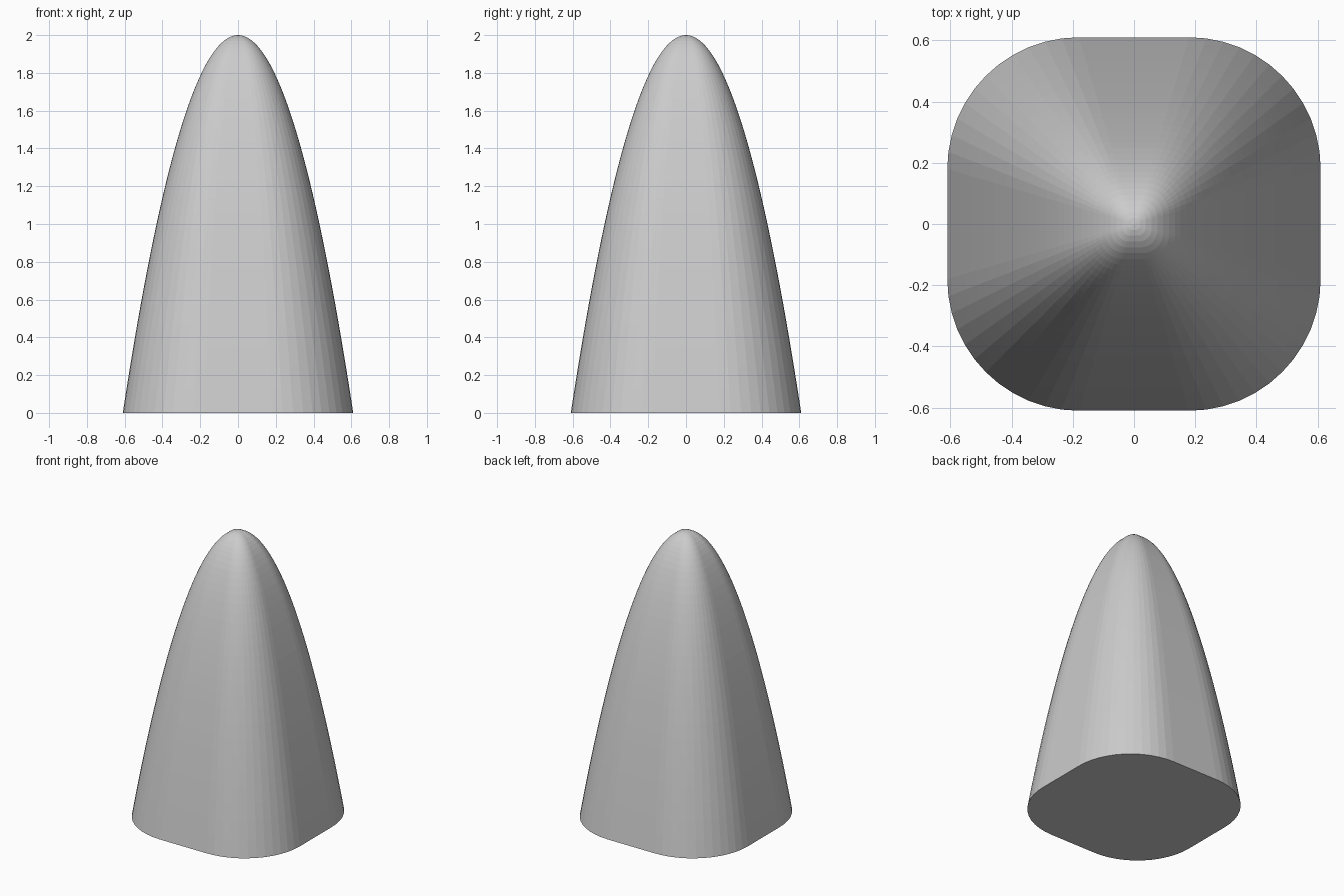
import bpy, bmesh, math

if "Cube" in bpy.data.objects:
    bpy.data.objects.remove(bpy.data.objects["Cube"])

HALF, FLAT, HEIGHT = 0.61, 0.18, 2.0   # half width, half length of flat side, height
RINGS, SEGS = 32, 12                   # rings up the side, segments per rounded corner


def rounded_square():
    """Outline of the base, counter-clockwise."""
    r = HALF - FLAT
    pts = []
    for q in range(4):
        mid = math.radians(45 + 90 * q)
        cx, cy = FLAT * math.sqrt(2) * math.cos(mid), FLAT * math.sqrt(2) * math.sin(mid)
        for i in range(SEGS + 1):
            a = math.pi / 2 * (q + i / SEGS)
            pts.append((cx + r * math.cos(a), cy + r * math.sin(a)))
    return pts


# Nose cone: rounded square section shrinking along a parabola to the tip
bm = bmesh.new()
outline = rounded_square()
n = len(outline)
loops = []
for k in range(RINGS):
    t = 1 - k / RINGS
    loops.append([bm.verts.new((x * t, y * t, HEIGHT * (1 - t * t))) for x, y in outline])

bm.faces.new(reversed(loops[0]))       # flat underside
for low, high in zip(loops, loops[1:]):
    for i in range(n):
        j = (i + 1) % n
        bm.faces.new((low[i], low[j], high[j], high[i]))
tip = bm.verts.new((0, 0, HEIGHT))
for i in range(n):
    bm.faces.new((loops[-1][i], loops[-1][(i + 1) % n], tip))

mesh = bpy.data.meshes.new("nose_cone")
bm.to_mesh(mesh)
bm.free()
obj = bpy.data.objects.new("nose_cone", mesh)
bpy.context.collection.objects.link(obj)
